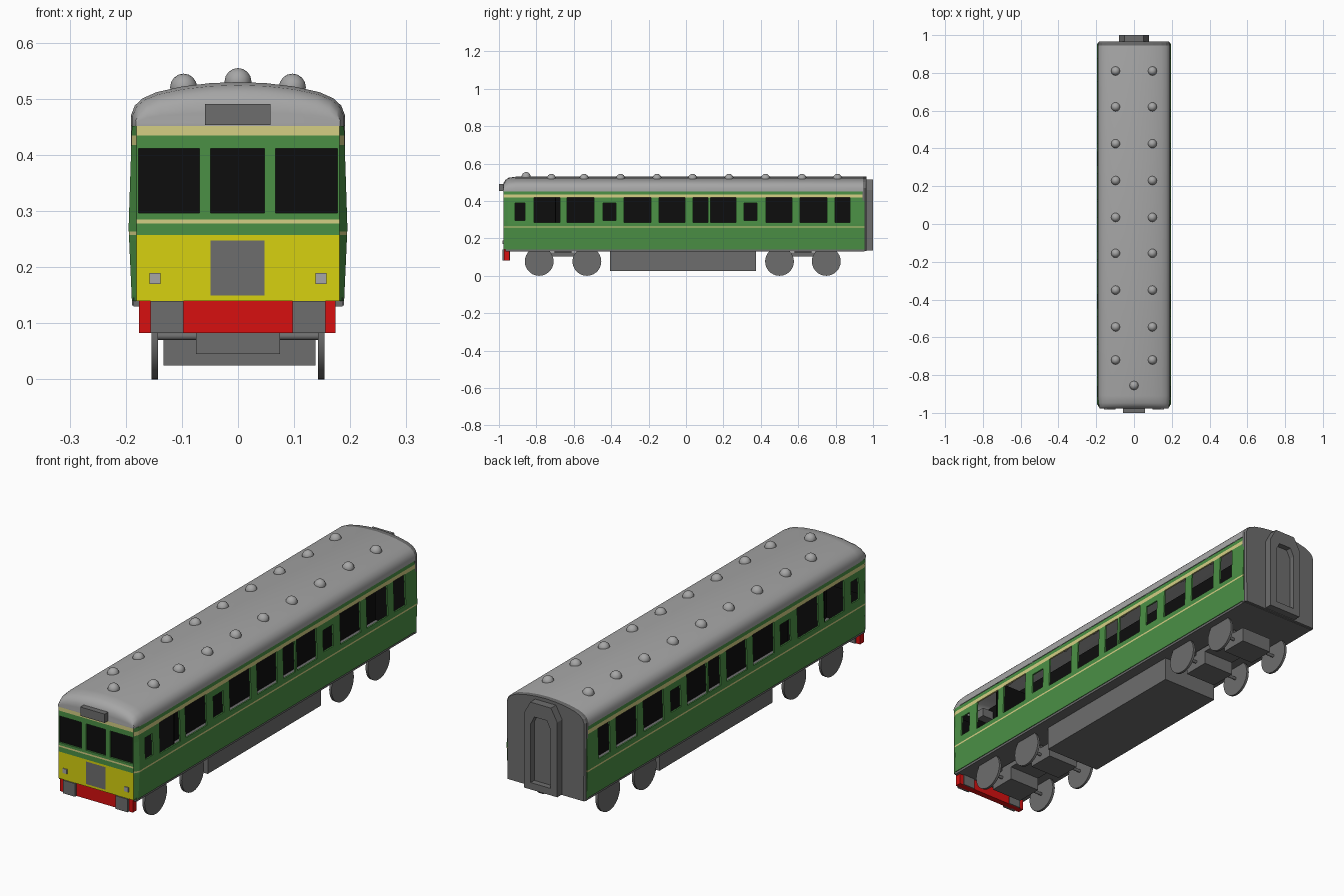
import bpy, bmesh, math

if "Cube" in bpy.data.objects:
    bpy.data.objects.remove(bpy.data.objects["Cube"])

def mat(name, r, g, b):
    m = bpy.data.materials.new(name)
    m.diffuse_color = (r, g, b, 1)
    m.use_nodes = True
    m.node_tree.nodes["Principled BSDF"].inputs["Base Color"].default_value = m.diffuse_color
    return m

GREEN = mat("body green", .07, .28, .06)
CREAM = mat("stripe cream", .66, .62, .23)
YELLOW = mat("warning yellow", .68, .64, .005)
RED = mat("beam red", .68, .005, .005)
DARK = mat("underframe grey", .155, .155, .155)
ROOF = mat("roof grey", .38, .38, .38)
BLACK = mat("window black", .004, .004, .004)

def obj(name, verts, faces, mats, smooth=False):
    me = bpy.data.meshes.new(name)
    me.from_pydata(verts, [], faces)
    for m in mats:
        me.materials.append(m)
    bm = bmesh.new()
    bm.from_mesh(me)
    bmesh.ops.recalc_face_normals(bm, faces=bm.faces)
    bm.to_mesh(me)
    bm.free()
    ob = bpy.data.objects.new(name, me)
    bpy.context.collection.objects.link(ob)
    if smooth:
        bpy.context.view_layer.objects.active = ob
        ob.select_set(True)
        bpy.ops.object.shade_smooth_by_angle(angle=math.radians(40))
        ob.select_set(False)
    return ob

def loft(name, rings, m, caps=True, smooth=False):
    """Join equal-length closed rings into a skin."""
    n = len(rings[0])
    faces = [(k*n+i, k*n+(i+1) % n, (k+1)*n+(i+1) % n, (k+1)*n+i)
             for k in range(len(rings)-1) for i in range(n)]
    if caps:
        faces += [tuple(range(n)), tuple(range((len(rings)-1)*n, len(rings)*n))]
    return obj(name, [v for r in rings for v in r], faces, [m], smooth)

def box(name, x, y, z, m):
    ring = lambda h: [(x[0], y[0], h), (x[1], y[0], h), (x[1], y[1], h), (x[0], y[1], h)]
    return loft(name, [ring(z[0]), ring(z[1])], m)

def disc(name, x0, x1, y, z, r, m, n=28):
    ring = lambda x: [(x, y+r*math.cos(t*math.tau/n), z+r*math.sin(t*math.tau/n)) for t in range(n)]
    return loft(name, [ring(x0), ring(x1)], m, smooth=True)

# Body walls: one U-shaped sheet of columns with window cells left out
BIG, SMALL = (.285, .418), (.297, .39)
side_windows = [(-.914, -.861, SMALL), (-.813, -.674, BIG), (-.636, -.492, BIG),
                (-.444, -.374, SMALL), (-.332, -.187, BIG), (-.144, -.005, BIG),
                (.037, .118, BIG), (.130, .267, BIG), (.310, .380, SMALL),
                (.428, .567, BIG), (.61, .754, BIG), (.797, .877, BIG)]
front_windows = [(-.177, -.069), (-.049, .047), (.067, .177)]
levels = [.14, .15, .248, .257, .264, .278, .285, .297, .39, .412, .418, .435, .452]
ys = sorted([-.955, .955] + [v for w in side_windows for v in w[:2]])
xs = sorted([-.181, .181] + [v for w in front_windows for v in w])
cols = ([(.195, y) for y in reversed(ys)] + [(x, -.977) for x in reversed(xs)]
        + [(-.195, y) for y in ys])

def bulge(z):
    """Sides lean in slightly above and below the waist."""
    return 1 - .03*(.27-z)/.13 if z < .27 else 1 - .03*(z-.27)/.18

verts = [(x*(bulge(z) if abs(x) > .19 else 1), y, z) for x, y in cols for z in levels]
faces, idx = [], []
nz = len(levels)
for c in range(len(cols)-1):
    (xa, ya), (xb, yb) = cols[c], cols[c+1]
    front = ya < -.97 and yb < -.97
    side = xa == xb
    mx, my = (xa+xb)/2, (ya+yb)/2
    for k in range(nz-1):
        z = (levels[k]+levels[k+1])/2
        if side and any(a < my < b and h[0] < z < h[1] for a, b, h in side_windows):
            continue
        if front and .297 < z < .412 and any(a < mx < b for a, b in front_windows):
            continue
        col = 0
        if front:
            if z < .257:
                col = 3 if abs(mx) < .05 and .15 < z < .248 else 2
            elif .278 < z < .285 or z > .435:
                col = 1
        elif .257 < z < .264 or .418 < z < .435:
            col = 1
        faces.append((c*nz+k, (c+1)*nz+k, (c+1)*nz+k+1, c*nz+k+1))
        idx.append(col)
walls = obj("body_walls", verts, faces, [GREEN, CREAM, YELLOW, DARK, BLACK])
for p, i in zip(walls.data.polygons, idx):
    p.material_index = i
# keep the sheet's normals facing outward, then thicken inward with a black lining
if sum(p.normal.x*p.center.x for p in walls.data.polygons) < 0:
    walls.data.flip_normals()
sol = walls.modifiers.new("thickness", 'SOLIDIFY')
sol.thickness = .007
sol.offset = -1
sol.material_offset = 10

# Interior: black cab glass, centre partition, bulkheads and grey floor
box("cab_glass", (-.179, .179), (-.969, -.965), (.29, .418), BLACK)
box("centre_partition", (-.004, .004), (-.96, .95), (.145, .515), BLACK)
for y in (-.70, .94):
    box("bulkhead", (-.18, .18), (y, y+.006), (.145, .47), BLACK)
box("floor", (-.186, .186), (-.965, .955), (.13, .146), DARK)

# Roof: arched section, rounded down at the front
half = [(.191, 0), (.191, .018), (.184, .036), (.170, .049), (.145, .060), (.10, .070), (.05, .076)]
arch = half + [(0, .078)] + [(-x, z) for x, z in reversed(half)]
rings = [[(x*sx, y, .452+z*f) for x, z in arch] for y, f, sx in
         [(-.978, .3, .95), (-.976, .55, .955), (-.966, .78, .965), (-.948, .93, .985),
          (-.91, 1, 1), (.945, 1, 1), (.96, .96, .99)]]
n = len(arch)
rf = [(k*n+i, k*n+i+1, (k+1)*n+i+1, (k+1)*n+i) for k in range(len(rings)-1) for i in range(n-1)]
rf += [tuple(range(n)), tuple(range((len(rings)-1)*n, len(rings)*n))]
obj("roof", [v for r in rings for v in r], rf, [ROOF], True)
box("destination_box", (-.059, .058), (-1, -.93), (.453, .491), DARK)

# Roof ventilators
def dome(x, y, z):
    bpy.ops.mesh.primitive_uv_sphere_add(segments=12, ring_count=8, radius=.024, location=(x, y, z))
    ob = bpy.context.object
    ob.name = "roof_vent"
    ob.data.materials.append(ROOF)
    bpy.ops.object.shade_smooth_by_angle(angle=math.radians(40))
    ob.select_set(False)

for y in (.81, .62, .425, .23, .035, -.155, -.35, -.545, -.72):
    for s in (-1, 1):
        dome(s*.097, y, .521)
dome(0, -.855, .531)

# Rear end wall and gangway with recessed door
end = [(.189, .132)] + [(x, .452+z) for x, z in arch] + [(-.189, .132)]
loft("rear_end_wall", [[(x*f, y, z) for x, z in end]
                       for y, f in ((.945, 1), (.958, 1), (.966, .97))], DARK)
outer = [(.08, .135), (.08, .46), (.05, .515), (-.05, .515), (-.08, .46), (-.08, .135)]
inner = [(.048, .165), (.048, .42), (.03, .455), (-.03, .455), (-.048, .42), (-.048, .165)]
at = lambda pts, y: [(x, y, z) for x, z in pts]
loft("gangway_frame", [at(outer, .955), at(outer, 1), at(inner, 1), at(inner, .975)], DARK, caps=False)
obj("gangway_door", at(inner, .975), [tuple(range(6))], [DARK])

# Front beam, buffers and lamps
box("front_beam", (-.176, .174), (-.972, -.945), (.083, .14), RED)
for s in (-1, 1):
    a, b = sorted((s*.097, s*.156))
    box("buffer_block", (a, b), (-.982, -.94), (.083, .14), DARK)
    box("headlight", (s*.148-.01, s*.148+.01), (-.981, -.976), (.17, .19), ROOF)

# Underfloor equipment
box("underfloor_box", (-.133, .138), (-.405, .373), (.025, .135), DARK)

# Bogies: frame plate, axle blocks, axles and wheels
for ya, yb in ((-.785, -.53), (.5, .75)):
    box("bogie_frame", (-.075, .075), (ya, yb), (.103, .125), DARK)
    mid = (ya+yb)/2
    box("bogie_pivot", (-.05, .05), (mid-.045, mid+.045), (.12, .135), DARK)
    for y in (ya, yb):
        box("axle_block", (-.075, .075), (y-.06, y+.06), (.045, .11), DARK)
        disc("axle", -.145, .145, y, .077, .007, DARK, 10)
        for s in (-1, 1):
            disc("wheel", s*.143, s*.154, y, .077, .077, DARK)
